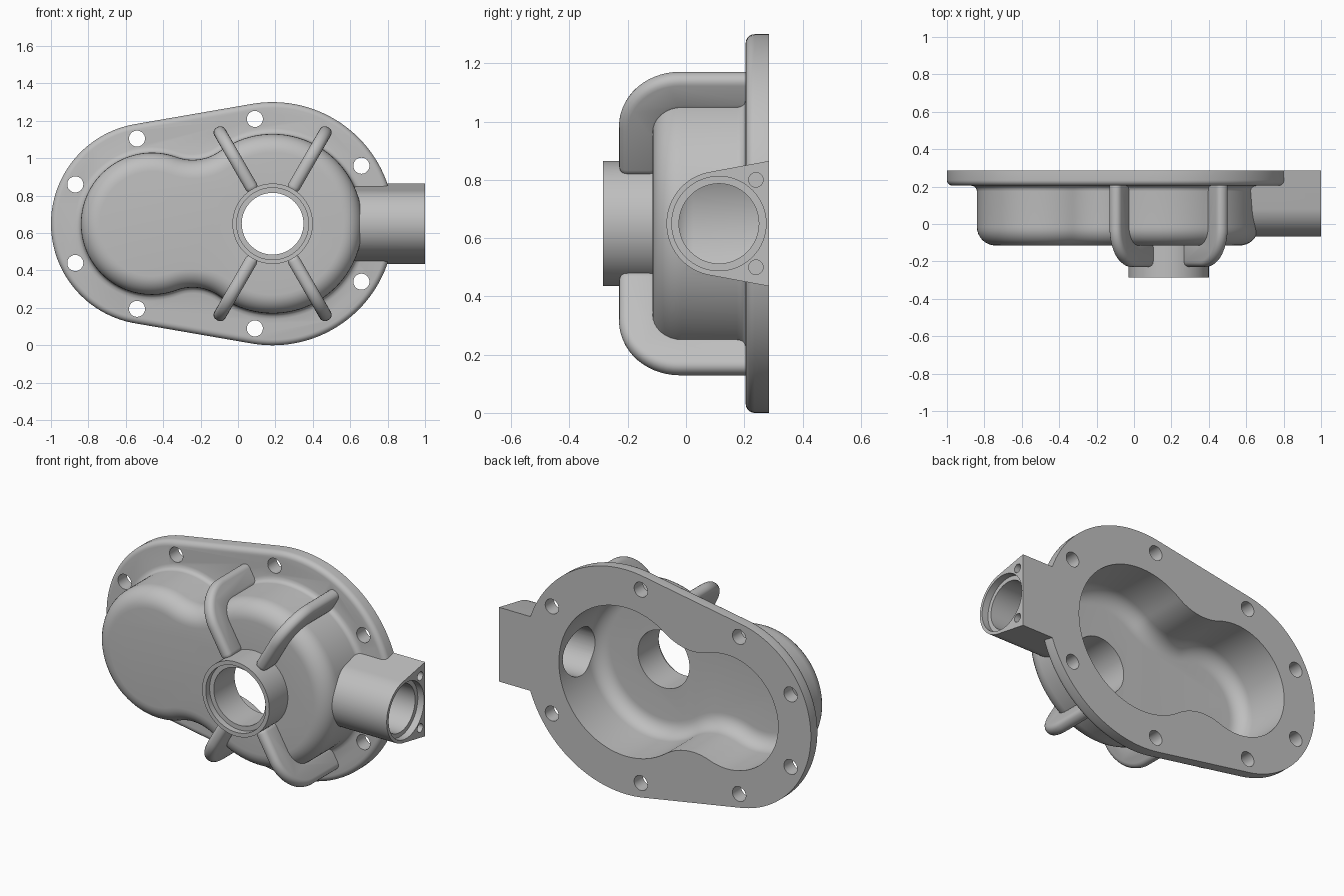
import bpy, bmesh, math
from mathutils import Vector, Matrix

if "Cube" in bpy.data.objects:
    bpy.data.objects.remove(bpy.data.objects["Cube"])

ZC = 0.65                      # height of the main axis
SX, BX = -0.46, 0.185          # centres of the small and the big lobe
PY = 0.113                     # depth position of the side port axis

grey = bpy.data.materials.new("cast_grey")
grey.diffuse_color = (0.52, 0.52, 0.52, 1)
grey.use_nodes = True
grey.node_tree.nodes["Principled BSDF"].inputs["Base Color"].default_value = grey.diffuse_color


def loft(name, rings):
    """Closed solid through rings of equal point count."""
    bm = bmesh.new()
    loops = [[bm.verts.new(p) for p in ring] for ring in rings]
    for a, b in zip(loops, loops[1:]):
        for i in range(len(a)):
            j = (i + 1) % len(a)
            bm.faces.new((a[i], a[j], b[j], b[i]))
    bm.faces.new(loops[0])
    bm.faces.new(loops[-1])
    bmesh.ops.recalc_face_normals(bm, faces=bm.faces)
    me = bpy.data.meshes.new(name)
    bm.to_mesh(me)
    bm.free()
    me.materials.append(grey)
    ob = bpy.data.objects.new(name, me)
    bpy.context.collection.objects.link(ob)
    return ob


def arc(cx, cy, r, a0, a1, n):
    return [(cx + r * math.cos(a0 + (a1 - a0) * i / n),
             cy + r * math.sin(a0 + (a1 - a0) * i / n)) for i in range(n + 1)]


def mirrored(half):
    """Mirror an upper half outline (ends lie on the axis)."""
    return half + [(x, -z) for x, z in reversed(half[1:-1])]


def flange_outline(o):
    rs, rb = 0.54 + o, 0.65 + o
    t = math.pi / 2 + math.asin((rb - rs) / (BX - SX))
    return mirrored(arc(BX, 0, rb, 0, t, 40) + arc(SX, 0, rs, t, math.pi, 32))


def body_outline(o):
    rs, rb, rf = 0.38 + o, 0.48 + o, 0.25 - o
    d, d1, d2 = BX - SX, 0.63, 0.73
    fx = (d1 * d1 - d2 * d2 + d * d) / (2 * d)
    fz = math.sqrt(d1 * d1 - fx * fx)
    fx += SX
    tb, ts = math.atan2(fz, fx - BX), math.atan2(fz, fx - SX)
    return mirrored(arc(BX, 0, rb, 0, tb, 36)
                    + arc(fx, fz, rf, tb - math.pi, ts - math.pi, 16)[1:-1]
                    + arc(SX, 0, rs, ts, math.pi, 32))


def layered(name, outline, layers):
    return loft(name, [[(x, y, ZC + z) for x, z in outline(o)] for y, o in layers])


def round_in(y, o, r, n=8):
    """Layers turning from the wall (offset o) to the front plane y."""
    return [(y + r - r * math.sin(math.pi / 2 * i / n),
             o - r + r * math.cos(math.pi / 2 * i / n)) for i in range(n + 1)]


def cylinder_y(name, x, z, r, y0, y1, n=64):
    c = arc(x, z, r, 0, 2 * math.pi, n)[:-1]
    return loft(name, [[(a, y, b) for a, b in c] for y in (y0, y1)])


def cylinder_x(name, y, z, r, x0, x1, n=64):
    c = arc(y, z, r, 0, 2 * math.pi, n)[:-1]
    return loft(name, [[(x, a, b) for a, b in c] for x in (x0, x1)])


# flange plate with a rounded front edge
housing = layered("housing", flange_outline,
                  [(0.285, 0)] + round_in(0.205, 0, 0.03, 5))

# two-lobed body with a small foot fillet and a rounded front edge
foot = [(0.205 - 0.03 * math.sin(t), 0.03 - 0.03 * math.sin(math.acos(1 - math.sin(t))))
        for t in (0, 0.15, 0.4, 0.8, math.pi / 2)]
body = layered("body", body_outline,
               [(0.25, 0.03)] + foot + round_in(-0.115, 0, 0.1))

# front bearing boss
boss = cylinder_y("boss", BX, ZC, 0.215, -0.285, -0.08, 96)

# side port: a round tube widening to a flat back
t = math.pi / 2 + math.asin(0.183)
port_half = arc(0, 0, 0.18, t, math.pi, 24)
port_pts = [(0.172, 0.215)] + port_half + [(a, -b) for a, b in reversed(port_half[:-1])]
port_pts.append((0.172, -0.215))
port = loft("side_port", [[(x, PY + a, ZC + b) for a, b in port_pts] for x in (0.58, 1.0)])


# four ribs hugging the body, running from the boss to the flange
def rib(name, angle):
    outer = [(0.2, -0.23)] + arc(0.385, -0.02, 0.21, -math.pi / 2, 0, 14) + [(0.595, 0.24)]
    inner = [(0.46, 0.24)] + arc(0.37, -0.005, 0.09, 0, -math.pi / 2, 8) + [(0.2, -0.095)]
    pts = outer + inner
    ob = loft(name, [[(r, y, w) for r, y in pts] for w in (-0.034, 0.034)])
    ob.data.transform(Matrix.Translation((BX, 0, ZC)) @ Matrix.Rotation(-angle, 4, 'Y'))
    bev = ob.modifiers.new("round_edges", 'BEVEL')
    bev.width, bev.segments = 0.03, 4
    bev.limit_method, bev.angle_limit = 'ANGLE', math.radians(40)
    return ob


ribs = [rib("rib_%d" % i, math.radians(a)) for i, a in enumerate((60, 120, 240, 300))]

# cutters: cavity, bores, counterbores and bolt holes
cutters = [
    layered("cavity", body_outline, [(0.32, -0.05)] + round_in(-0.06, -0.05, 0.085)),
    cylinder_y("boss_bore", BX, ZC, 0.165, -0.4, 0.03, 96),
    cylinder_y("boss_counterbore", BX, ZC, 0.192, -0.4, -0.25, 96),
    cylinder_x("port_bore", PY, ZC, 0.137, 0.45, 1.1),
    cylinder_x("port_counterbore", PY, ZC, 0.162, 0.96, 1.1),
]
for s in (1, -1):
    cutters.append(cylinder_x("port_bolt_hole", 0.24, ZC + s * 0.15, 0.025, 0.88, 1.1, 24))
    for x, z in ((0.09, 0.56), (0.66, 0.31), (-0.54, 0.455), (-0.87, 0.21)):
        cutters.append(cylinder_y("bolt_hole", x, ZC + s * z, 0.043, 0.12, 0.4, 32))

# join the solids, then cut the openings
bpy.context.view_layer.objects.active = housing
for parts, op in (([body, boss, port] + ribs, 'UNION'), (cutters, 'DIFFERENCE')):
    for p in parts:
        p.hide_render = True
        m = housing.modifiers.new(p.name, 'BOOLEAN')
        m.operation, m.object, m.solver = op, p, 'EXACT'
        bpy.ops.object.modifier_apply(modifier=m.name)
        bpy.data.objects.remove(p)

bpy.ops.object.select_all(action='DESELECT')
housing.select_set(True)
bpy.ops.object.shade_smooth_by_angle(angle=math.radians(30))
